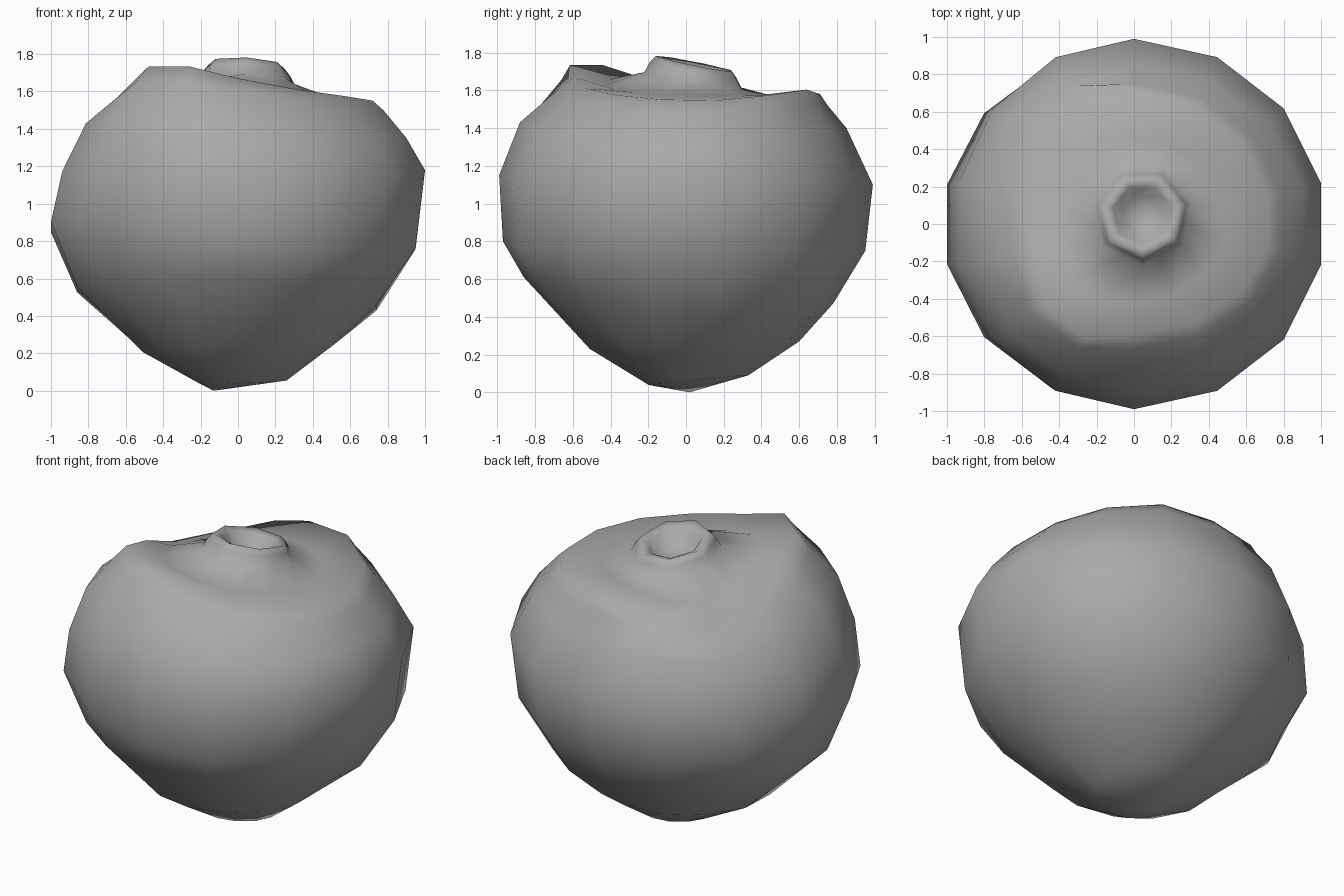
import bpy, bmesh, math

cube = bpy.data.objects.get("Cube")
if cube:
    bpy.data.objects.remove(cube)

SIDES = 14
STEP = 2 * math.pi / SIDES

skin = bpy.data.materials.new("grey_skin")
skin.use_nodes = True
grey = (0.4, 0.4, 0.4, 1)
skin.diffuse_color = grey
skin.node_tree.nodes["Principled BSDF"].inputs["Base Color"].default_value = grey


def body_ring(west, east, front, back, square=0, lift=0):
    """Uneven ring from (reach, height) at -x, +x, -y and +y.
    square widens the west corners; lift warps the ring into a saddle, most at the west."""
    points = []
    for i in range(SIDES):
        a = (i + 0.5) * STEP
        c, s = math.cos(a), math.sin(a)
        rx = east[0] if c > 0 else west[0]
        ry = back[0] if s > 0 else front[0]
        k = 1 + square * 2 * max(0, -c) * abs(s)
        z = c * c * (west[1] + east[1]) / 2 + s * s * (front[1] + back[1]) / 2
        z += c * (east[1] - west[1]) / 2 + s * (back[1] - front[1]) / 2
        z += lift * 2 * c * s * (0.65 - 0.5 * c)
        points.append((rx * c * k * 1.025, ry * s * k, z))
    return points


def stem_ring(radius, height, tilt):
    """Seven-cornered ring around the slightly off-centre stem."""
    points = []
    for i in range(SIDES):
        a = (i + 0.5) * STEP
        r = radius * (1 if i % 2 == 0 else math.cos(STEP))
        x, y = r * math.cos(a), r * math.sin(a)
        points.append((0.045 + x, 0.05 + y, height - 0.05 * x - tilt * y))
    return points


def loft(name, rings, bottom, top):
    bm = bmesh.new()
    loops = [[bm.verts.new(p) for p in ring] for ring in rings]
    for low, high in zip(loops, loops[1:]):
        for i in range(SIDES):
            j = (i + 1) % SIDES
            bm.faces.new((low[i], low[j], high[j], high[i]))
    first, last = bm.verts.new(bottom), bm.verts.new(top)
    for i in range(SIDES):
        j = (i + 1) % SIDES
        bm.faces.new((first, loops[0][j], loops[0][i]))
        bm.faces.new((last, loops[-1][i], loops[-1][j]))
    bmesh.ops.recalc_face_normals(bm, faces=bm.faces)
    for f in bm.faces:
        f.smooth = True
    mesh = bpy.data.meshes.new(name)
    bm.to_mesh(mesh)
    bm.free()
    mesh.materials.append(skin)
    obj = bpy.data.objects.new(name, mesh)
    bpy.context.collection.objects.link(obj)


rings = [
    # rounded body, bottom to shoulder
    body_ring((.20, .04), (.26, .06), (.20, .04), (.33, .09)),
    body_ring((.51, .21), (.50, .24), (.51, .23), (.60, .27)),
    body_ring((.86, .54), (.74, .44), (.86, .61), (.78, .47)),
    body_ring((1.0, .88), (.95, .76), (.97, .80), (.95, .75), 0, .05),
    body_ring((.94, 1.15), (1.0, 1.18), (.99, 1.15), (.99, 1.10), 0, .04),
    body_ring((.80, 1.40), (.90, 1.35), (.88, 1.43), (.85, 1.40), .04, .05),
    body_ring((.61, 1.52), (.78, 1.49), (.67, 1.61), (.75, 1.52), .12, .08),
    # warped rim and shallow dish
    body_ring((.50, 1.57), (.72, 1.545), (.59, 1.67), (.71, 1.58), .2, .11),
    body_ring((.38, 1.60), (.48, 1.57), (.42, 1.63), (.46, 1.57), .1, .04),
    # hollow stem
    stem_ring(.27, 1.65, .17),
    stem_ring(.24, 1.705, .2),
    stem_ring(.21, 1.74, .2),
    stem_ring(.16, 1.72, .2),
    stem_ring(.11, 1.64, .1),
]
loft("fruit_body", rings, (-.13, .02, 0), (.045, .05, 1.63))
